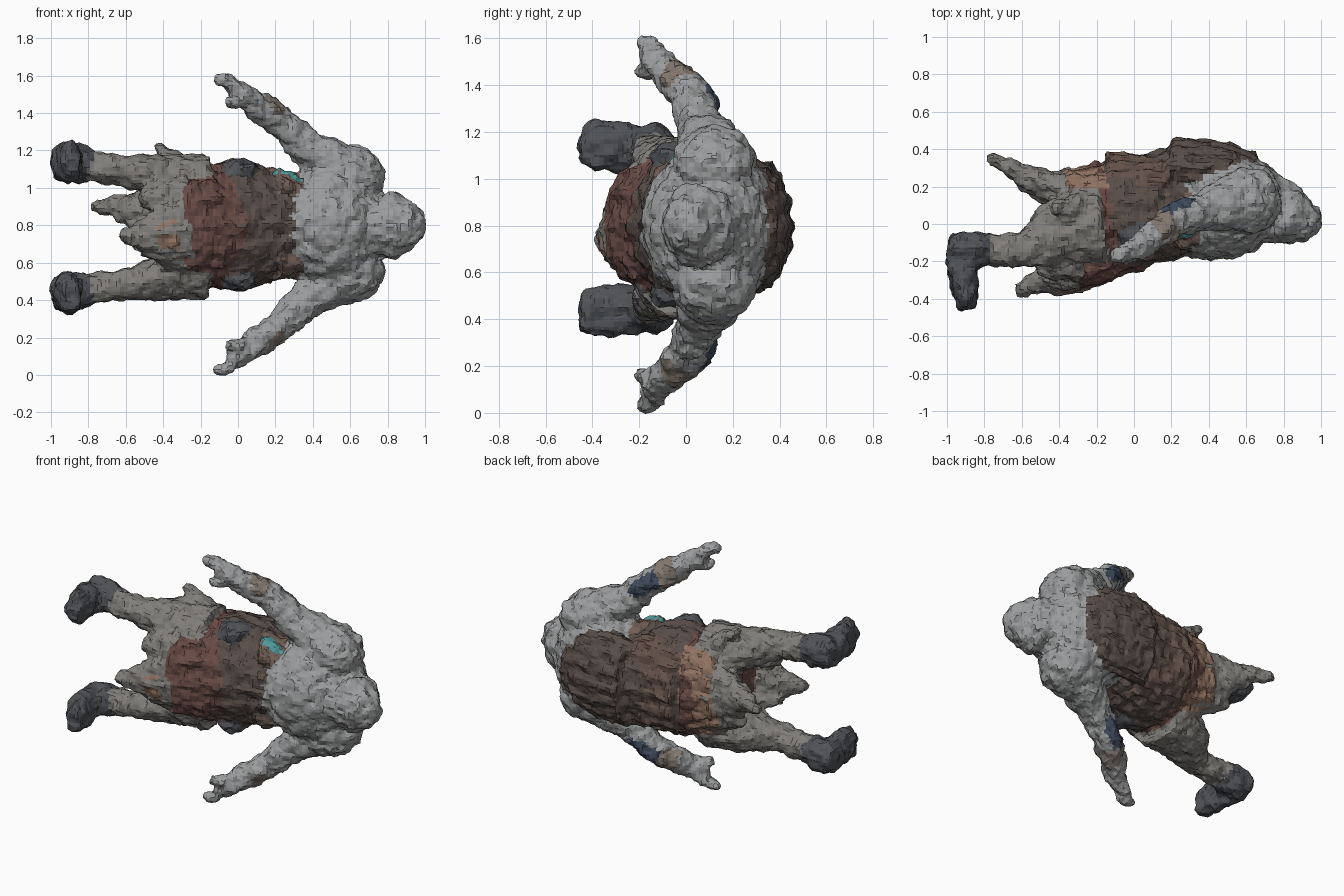
import bpy, bmesh, math
from mathutils import Vector
from mathutils.bvhtree import BVHTree

MID = 0.80  # mirror plane height (figure lies along x)
BOTH = (1, -1)
parts = []  # (name, color, closed bmesh)


def tube(bm, pts, folds=0, depth=0.0, n=32):
    """Loft of elliptical rings; each point is x, y, z, radius in y, radius across."""
    P = [Vector(p[:3]) for p in pts]
    rings = []
    for i, p in enumerate(pts):
        t = (P[min(i + 1, len(P) - 1)] - P[max(i - 1, 0)]).normalized()
        ref = Vector((0, 1, 0)) if abs(t.y) < 0.8 else Vector((1, 0, 0))
        a = (ref - t * ref.dot(t)).normalized()
        b = t.cross(a)
        ring = []
        for k in range(n):
            g = 2 * math.pi * k / n
            s = 1 + depth * math.cos(folds * g)
            ring.append(bm.verts.new(P[i] + s * (a * p[3] * math.cos(g) + b * p[4] * math.sin(g))))
        rings.append(ring)
    for r, q in zip(rings, rings[1:]):
        for k in range(n):
            bm.faces.new((r[k], r[(k + 1) % n], q[(k + 1) % n], q[k]))
    bm.faces.new(rings[0][::-1])
    bm.faces.new(rings[-1])


def part(name, tubes, color, sides=(1,), folds=0, depth=0.0, mid=MID):
    """Register one part; side -1 mirrors it across mid."""
    for s in sides:
        bm = bmesh.new()
        for pts in tubes:
            tube(bm, [(p[0], p[1], mid + s * (p[2] - mid), p[3], p[4]) for p in pts], folds, depth)
        bmesh.ops.recalc_face_normals(bm, faces=bm.faces)
        parts.append((name if len(sides) == 1 else name + ("_upper" if s > 0 else "_lower"), color, bm))


GREY, BROWN, RED, DARK = (.33, .335, .34), (.10, .075, .065), (.14, .07, .06), (.08, .085, .095)
CLOTH, RUST, NAVY, TEAL = (.22, .21, .195), (.28, .17, .12), (.05, .07, .11), (.08, .33, .34)

# Shaggy upper body with hood
part("torso", [[(.80, .12, MID, .10, .13), (.73, .13, MID, .18, .23), (.62, .12, MID, .26, .32),
                (.50, .11, MID, .30, .34), (.40, .11, MID, .30, .32), (.30, .11, MID, .28, .25),
                (.18, .10, MID, .26, .24)]], GREY)
part("hood", [[(.99, -.03, MID, .025, .04), (.96, -.01, MID, .09, .09), (.90, .01, MID, .12, .14),
               (.84, .04, MID, .15, .18), (.76, .07, MID, .18, .16), (.68, .09, MID, .20, .14)]], GREY)

# Arms with fingers and thumb
part("arm", [[(.77, .13, 1.03, .09, .06), (.70, .13, 1.05, .16, .13), (.60, .12, 1.07, .18, .16),
              (.49, .10, 1.14, .14, .125), (.36, .06, 1.22, .10, .10), (.22, .015, 1.36, .085, .08),
              (.10, -.07, 1.44, .075, .075), (.02, -.13, 1.50, .06, .06), (-.03, -.15, 1.54, .05, .05)],
             [(.0, -.13, 1.52, .05, .05), (-.05, -.15, 1.57, .05, .04), (-.09, -.16, 1.585, .045, .03),
              (-.13, -.17, 1.59, .03, .025)],
             [(.05, -.12, 1.48, .05, .04), (-.01, -.17, 1.46, .04, .035), (-.06, -.2, 1.45, .03, .03)]],
     GREY, BOTH, mid=.808)
part("elbow_pad", [[(.32, .08, 1.27, .06, .05), (.26, .07, 1.33, .07, .06), (.18, .03, 1.39, .065, .055)]],
     NAVY, BOTH, mid=.808)
part("forearm_wrap", [[(.19, -.005, 1.385, .087, .084), (.11, -.06, 1.435, .08, .08)]],
     (.23, .19, .16), BOTH, mid=.808)

# Coat round the waist, skirt and back cape
part("coat", [[(.29, .12, MID, .29, .24), (.20, .11, MID, .29, .29), (.08, .08, MID, .29, .33),
               (-.03, .06, MID, .30, .35), (-.12, .05, MID, .31, .33)]], BROWN, folds=14, depth=.03)
part("skirt", [[(-.08, .05, MID, .31, .33), (-.20, .0, MID, .30, .32), (-.30, -.05, MID, .27, .32),
                (-.38, -.06, MID, .24, .30)]], RED, folds=14, depth=.03)
part("back_cape", [[(.62, .25, MID, .13, .18), (.50, .29, MID, .14, .26), (.36, .30, MID, .15, .28),
                    (.19, .31, MID, .14, .27)]], BROWN, folds=16, depth=.05)
part("coat_back", [[(.18, .22, MID, .15, .30), (.0, .21, MID, .16, .29), (-.14, .21, MID, .17, .27)]],
     (.13, .085, .07), folds=16, depth=.05)
part("coat_lining", [[(.38, .13, .97, .12, .09), (.28, .03, .99, .15, .08), (.18, -.02, 1.02, .14, .08)]],
     (.16, .11, .09), BOTH)
part("side_pouch", [[(.08, -.05, 1.07, .08, .06), (.02, -.05, 1.10, .11, .06), (-.05, -.05, 1.07, .08, .06)]],
     DARK, BOTH)
part("teal_tag", [[(.33, -.02, 1.03, .04, .02), (.26, -.03, 1.06, .05, .025), (.2, -.02, 1.09, .04, .02)]], TEAL)

# Ragged tails hanging at back and front
part("tail_top", [[(-.12, .21, .81, .10, .27), (-.25, .20, .82, .10, .25), (-.38, .20, .84, .09, .21)]],
     RUST, folds=12, depth=.08)
part("back_tail", [[(-.33, .17, .84, .12, .20), (-.48, .20, .86, .09, .14), (-.60, .26, .89, .06, .08),
                    (-.70, .32, .90, .035, .05), (-.78, .36, .90, .02, .025)],
                   [(-.30, .17, .70, .09, .13), (-.45, .17, .71, .07, .09), (-.56, .21, .72, .03, .04)]],
     CLOTH, folds=8, depth=.08)
part("front_flap", [[(-.20, -.22, .79, .06, .2), (-.30, -.27, .78, .09, .19), (-.40, -.28, .76, .09, .14),
                     (-.54, -.32, .74, .06, .07), (-.63, -.35, .74, .03, .035)],
                    [(-.28, -.22, .96, .08, .11), (-.42, -.22, .95, .08, .08), (-.53, -.24, .94, .04, .04)],
                    [(-.28, -.22, .66, .08, .11), (-.42, -.24, .66, .08, .06), (-.52, -.26, .68, .04, .04)]],
     CLOTH, folds=8, depth=.08)
part("front_apron", [[(-.10, -.20, .81, .08, .25), (-.22, -.25, .80, .08, .24), (-.30, -.27, .80, .08, .2)]], RED,
     folds=10, depth=.05)
part("flap_stain", [[(-.33, -.335, .75, .035, .09), (-.42, -.345, .74, .035, .07)]], RUST)
part("side_shred", [[(-.22, .05, 1.06, .12, .08), (-.34, .07, 1.15, .08, .05), (-.44, .09, 1.22, .03, .025)]],
     CLOTH)

# Legs and boots, slightly lower than the body's mid plane
part("leg", [[(-.18, .0, 1.01, .21, .17), (-.30, -.02, 1.02, .20, .155), (-.42, -.05, 1.06, .17, .12),
              (-.52, -.11, 1.08, .125, .095), (-.62, -.14, 1.095, .09, .08), (-.80, -.14, 1.115, .085, .08)]],
     CLOTH, BOTH, mid=.788)
part("boot", [[(-.79, -.14, 1.115, .09, .085), (-.84, -.14, 1.125, .09, .10), (-.92, -.14, 1.135, .095, .105),
               (-.985, -.13, 1.14, .075, .08)],
              [(-.93, -.08, 1.135, .065, .085), (-.92, -.20, 1.135, .08, .10), (-.91, -.32, 1.14, .075, .11),
               (-.895, -.41, 1.14, .06, .105), (-.885, -.455, 1.14, .045, .07)]], DARK, BOTH, mid=.788)

# Fuse every part into one outer shell, roughened like coarse cloth
whole = bmesh.new()
for _, _, bm in parts:
    tmp = bpy.data.meshes.new("tmp")
    bm.to_mesh(tmp)
    whole.from_mesh(tmp)
    bpy.data.meshes.remove(tmp)
me = bpy.data.meshes.new("shell")
whole.to_mesh(me)
shell = bpy.data.objects.new("shell", me)
bpy.context.collection.objects.link(shell)
fuse = shell.modifiers.new("fuse", 'REMESH')
fuse.mode, fuse.voxel_size = 'VOXEL', 0.02
noise = bpy.data.textures.new("rough_cloth", 'CLOUDS')
noise.noise_scale = 0.06
rough = shell.modifiers.new("rough", 'DISPLACE')
rough.texture, rough.strength, rough.mid_level = noise, 0.05, 0.5
shells = []
for show in (False, True):  # smooth shell is used to find which part owns a face
    rough.show_viewport = show
    bpy.context.view_layer.update()
    ev = shell.evaluated_get(bpy.context.evaluated_depsgraph_get())
    shells.append(bpy.data.meshes.new_from_object(ev))
smooth, final = shells
bpy.data.objects.remove(shell)

# Split the shell back into named parts by nearest part surface
trees = [BVHTree.FromBMesh(bm) for _, _, bm in parts]
owner = []
for f in smooth.polygons:
    hits = [t.find_nearest(f.center, 0.1)[3] for t in trees]
    owner.append(min(range(len(parts)), key=lambda i: 9 if hits[i] is None else hits[i]))
for i, (name, color, _) in enumerate(parts):
    bm = bmesh.new()
    bm.from_mesh(final)
    bm.faces.ensure_lookup_table()
    bmesh.ops.delete(bm, geom=[f for f in bm.faces if owner[f.index] != i], context='FACES')
    if not bm.faces:
        continue
    m = bpy.data.meshes.new(name)
    bm.to_mesh(m)
    m.shade_flat()
    mat = bpy.data.materials.get(str(color)) or bpy.data.materials.new(str(color))
    mat.diffuse_color = (*color, 1)
    m.materials.clear()
    m.materials.append(mat)
    bpy.context.collection.objects.link(bpy.data.objects.new(name, m))
